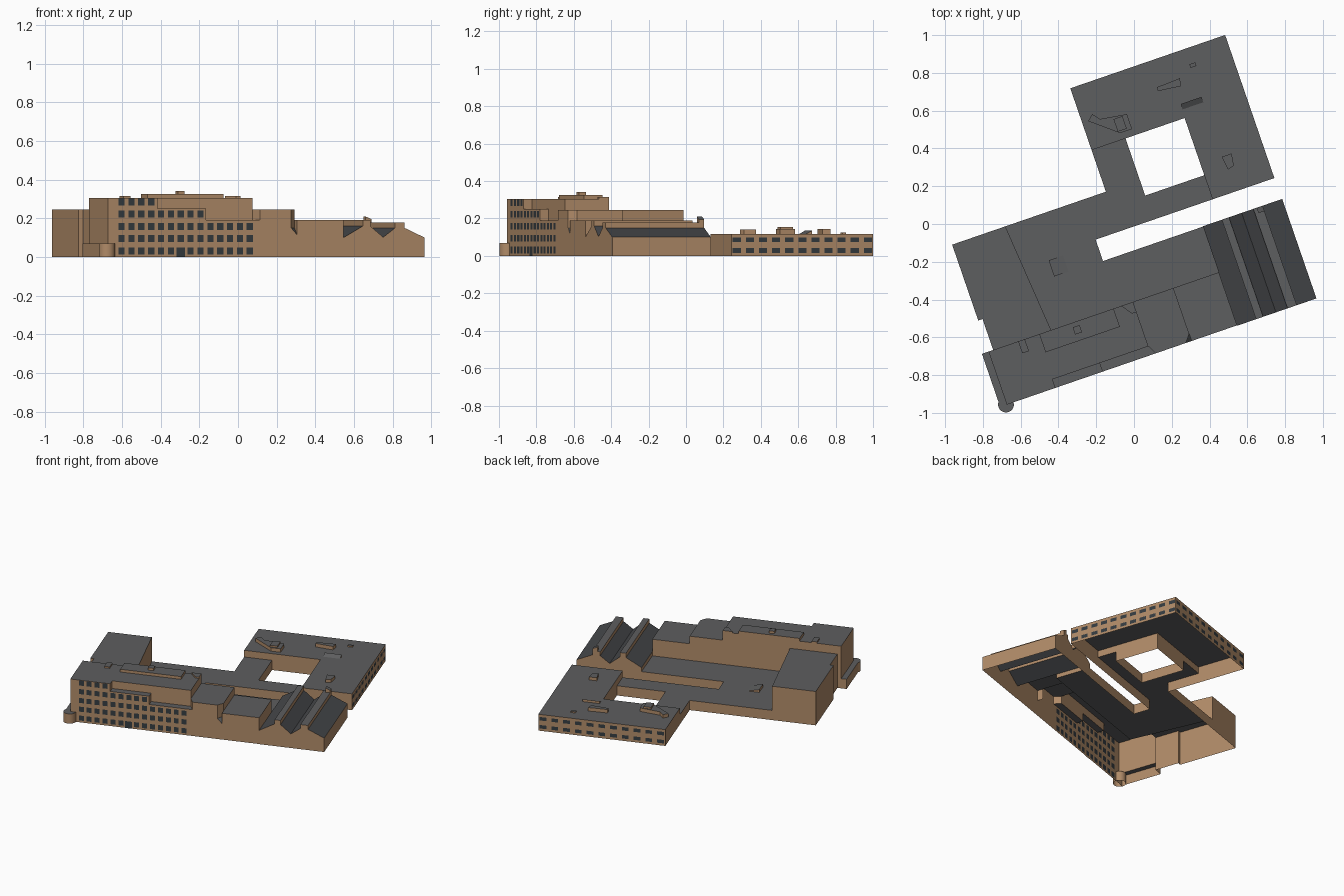
import bpy, math
from math import radians, cos, sin

if "Cube" in bpy.data.objects:
    bpy.data.objects.remove(bpy.data.objects["Cube"])

ANGLE = radians(19)          # whole complex is turned on the plan


def material(name, rgb):
    m = bpy.data.materials.new(name)
    m.diffuse_color = (*rgb, 1)
    m.use_nodes = True
    m.node_tree.nodes["Principled BSDF"].inputs["Base Color"].default_value = m.diffuse_color
    return m


MATS = [material("brick", (0.44, 0.26, 0.14)),
        material("roofing", (0.11, 0.112, 0.115)),
        material("glass", (0.035, 0.045, 0.052)),
        material("slate", (0.06, 0.063, 0.068))]
WALL, ROOF, GLASS, SLATE = 0, 1, 2, 3


def make(name, faces):
    """faces: list of (corner list, material index)"""
    verts, polys, index = [], [], {}
    for pts, _ in faces:
        ids = []
        for p in pts:
            k = tuple(round(c, 5) for c in p)
            if k not in index:
                index[k] = len(verts)
                verts.append(k)
            ids.append(index[k])
        polys.append(ids)
    me = bpy.data.meshes.new(name)
    me.from_pydata(verts, [], polys)
    for m in MATS:
        me.materials.append(m)
    for p, (_, mi) in zip(me.polygons, faces):
        p.material_index = mi
    ob = bpy.data.objects.new(name, me)
    ob.rotation_euler.z = ANGLE
    bpy.context.collection.objects.link(ob)
    return ob


def wall(a, b, z0, za, zb):
    return [([(*a, z0), (*b, z0), (*b, zb), (*a, za)], WALL)]


def window_wall(a, b, z0, z1, cols, w, rows, h):
    """Wall cut into a grid; odd cells are windows. cols = distances from a."""
    length = math.dist(a, b)
    us = [0] + [c + s * w / 2 for c in cols for s in (-1, 1)] + [length]
    zs = [z0] + [r + s * h / 2 for r in rows for s in (-1, 1)] + [z1]

    def at(u, z):
        t = u / length
        return (a[0] + (b[0] - a[0]) * t, a[1] + (b[1] - a[1]) * t, z)
    return [([at(us[i], zs[j]), at(us[i + 1], zs[j]), at(us[i + 1], zs[j + 1]), at(us[i], zs[j + 1])],
             GLASS if i % 2 and j % 2 else WALL)
            for i in range(len(us) - 1) for j in range(len(zs) - 1)]


def block(name, pts, top, bases, fronts={}):
    """Open-bottomed block; bases = wall foot per edge (None: no wall);
    fronts = ready-made faces replacing the wall on an edge."""
    n = len(pts)
    top = top if isinstance(top, (list, tuple)) else [top] * n
    bases = bases if isinstance(bases, (list, tuple)) else [bases] * n
    faces = [([(*p, z) for p, z in zip(pts, top)], ROOF)]
    for i in range(n):
        j = (i + 1) % n
        if i in fronts:
            faces += fronts[i]
        elif bases[i] is not None:
            faces += wall(pts[i], pts[j], bases[i], top[i], top[j])
    return make(name, faces)


def rect(u0, u1, v0, v1):
    return [(u0, v0), (u1, v0), (u1, v1), (u0, v1)]


F, S, B = -0.685, -0.637, -0.388      # facade, setback and rear lines of the front range
HIGH, LOW = 0.118, 0.07               # north wing roof, connecting low roof

# North wing: high L with windows on the two outer sides
wing = [(0.436, -0.012), (0.782, -0.012), (0.782, 0.789), (-0.085, 0.789), (-0.085, 0.443),
        (0.105, 0.443), (0.436, 0.443), (0.436, 0.123)]
glazed = {}
for i in (1, 2):
    a, b = wing[i], wing[i + 1]
    L = math.dist(a, b)
    glazed[i] = window_wall(a, b, 0, HIGH, [L / 2 + (k - 5) * L / 10.8 for k in range(11)],
                            0.046, [0.029, 0.087], 0.025)
block("north_wing", wing, HIGH, [0, 0, 0, 0, LOW, 0, 0, LOW], glazed)

# Low arm closing the courtyard on the west and south
block("courtyard_arm", [(-0.085, -0.012), (0.436, -0.012), (0.436, 0.123), (0.105, 0.123),
                        (0.105, 0.443), (-0.085, 0.443), (-0.085, 0.21)], LOW,
      [0, None, 0, 0, None, 0, None])

# Low middle hall, bounded by the open slot
block("middle_hall", [(-0.598, B), (0.342, B), (0.342, -0.132), (-0.219, -0.132), (-0.219, -0.012),
                      (-0.085, -0.012), (-0.085, 0.21), (-0.648, 0.21)], LOW,
      [None, None, 0, 0, 0, None, 0, None])

# West block
block("west_block", [(-0.922, B), (-0.598, B), (-0.648, 0.21), (-0.946, 0.21), (-0.946, -0.215),
                     (-0.922, -0.215)], 0.245, [None, LOW, 0, 0, 0, 0])

# Front range: tall part, then two stepped-down strips along the facade
ROWS = [0.031, 0.095, 0.158, 0.222, 0.284]
COLS = [-0.873 + 0.054 * k for k in range(14)]


def facade(u0, u1, z):
    return {0: window_wall((u0, F), (u1, F), 0, z, [c - u0 for c in COLS if u0 < c < u1], 0.034,
                           [r for r in ROWS if r + 0.017 < z], 0.036)}


block("tall_front_block", [(-0.948, F), (-0.676, F), (-0.676, S), (-0.41, S), (-0.139, S), (-0.139, B),
                           (-0.598, B), (-0.922, B), (-0.948, B)], 0.305,
      [0, 0.25, 0.25, 0.19, 0.245, LOW, 0.245, 0, 0.07], facade(-0.948, -0.676, 0.305))
block("upper_step", rect(-0.676, -0.41, F, S), 0.25, [0, 0.19, None, None], facade(-0.676, -0.41, 0.25))
block("lower_step", [(-0.41, F), (-0.115, F), (-0.139, S), (-0.41, S)], 0.19,
      [0, None, None, None], facade(-0.41, -0.115, 0.19))
make("entrance_door", [([(-0.574, F - .002, 0), (-0.526, F - .002, 0), (-0.526, F - .002, 0.05),
                         (-0.574, F - .002, 0.05)], GLASS)])
# Middle block with a chamfered corner above a sloping ledge, then the lower right block
block("front_middle_block", [(-0.115, F), (0.055, F), (0.087, -0.645), (0.087, B), (-0.139, B), (-0.139, S)],
      0.245, [0, 0.15, 0.19, LOW, None, 0.19])
block("corner_ledge", [(0.055, F), (0.087, F), (0.087, -0.645)], [0.15, 0.115, 0.15], [0, None, None])
block("front_right_block", [(0.087, F), (0.341, F), (0.341, B), (0.087, B), (0.087, -0.645)], 0.19,
      [0, 0.1, LOW, None, 0.115])

# Low strip and round bay at the west end
block("end_strip", rect(-0.985, -0.948, F, B), 0.07, [0, None, 0, 0])
ring = [(-0.952 + 0.042 * cos(t), -0.683 + 0.042 * sin(t))
        for t in (2 * math.pi * k / 24 for k in range(24))]
bay = block("round_bay", ring, 0.07, 0)
bpy.context.view_layer.objects.active = bay
bay.select_set(True)
bpy.ops.object.shade_smooth_by_angle(angle=radians(30))

# Twin-ridged hall with raised ridge monitors
prof = [(0.341, 0.10), (0.447, 0.16), (0.447, 0.19), (0.487, 0.19), (0.487, 0.16), (0.558, 0.102),
        (0.623, 0.15), (0.623, 0.178), (0.675, 0.178), (0.675, 0.15), (0.785, 0.10)]
v0, v1 = -0.687, -0.13
section = [(0.341, 0)] + prof + [(0.785, 0)]
faces = [([(u, v0, z) for u, z in reversed(section)], WALL),
         ([(u, v1, z) for u, z in section], WALL)]
for (ua, za), (ub, zb) in zip(prof, prof[1:] + [(0.785, 0)]):
    kind = WALL if ua == ub else ROOF if za == zb else SLATE
    faces.append(([(ua, v0, za), (ub, v0, zb), (ub, v1, zb), (ua, v1, za)], kind))
faces += wall((0.341, v1), (0.341, B), LOW, 0.10, 0.10)
make("ridged_hall", faces)
block("ridge_chimney", rect(0.642, 0.675, -0.16, -0.13), [0.21, 0.195, 0.195, 0.21], 0.178)

# Rooftop structures on the front range
block("roof_penthouse", rect(-0.664, -0.248, -0.49, B), 0.325, 0.305)
block("roof_box", rect(-0.485, -0.447, -0.452, -0.412), 0.342, 0.325)
block("roof_hatch_left", rect(-0.782, -0.745, -0.455, B), 0.315, 0.305)
block("roof_hatch_right", [(-0.165, -0.445), (-0.139, -0.445), (-0.139, B), (-0.205, B)], 0.315, 0.305)
block("hall_skylight", rect(-0.49, -0.41, -0.125, -0.035), [LOW + .02, LOW, LOW, LOW + .02], LOW)

# Rooftop structures on the north wing
block("north_penthouse", [(-0.052, 0.594), (0.087, 0.479), (0.154, 0.479), (0.154, 0.562),
                          (0.011, 0.584), (-0.02, 0.622)], 0.143, HIGH)
block("north_penthouse_box", rect(0.078, 0.128, 0.49, 0.56), 0.155, 0.143)
block("north_plant_room", [(0.349, 0.624), (0.473, 0.609), (0.481, 0.651), (0.413, 0.647),
                           (0.351, 0.646)], 0.143, HIGH)
block("north_vent", rect(0.552, 0.585, 0.684, 0.704), 0.126, HIGH)
block("north_skylight", rect(0.441, 0.557, 0.49, 0.52), [HIGH, HIGH, 0.135, 0.135], HIGH)
block("north_hatch", [(0.565, 0.11), (0.60, 0.12), (0.61, 0.185), (0.555, 0.185)], 0.14, HIGH)
